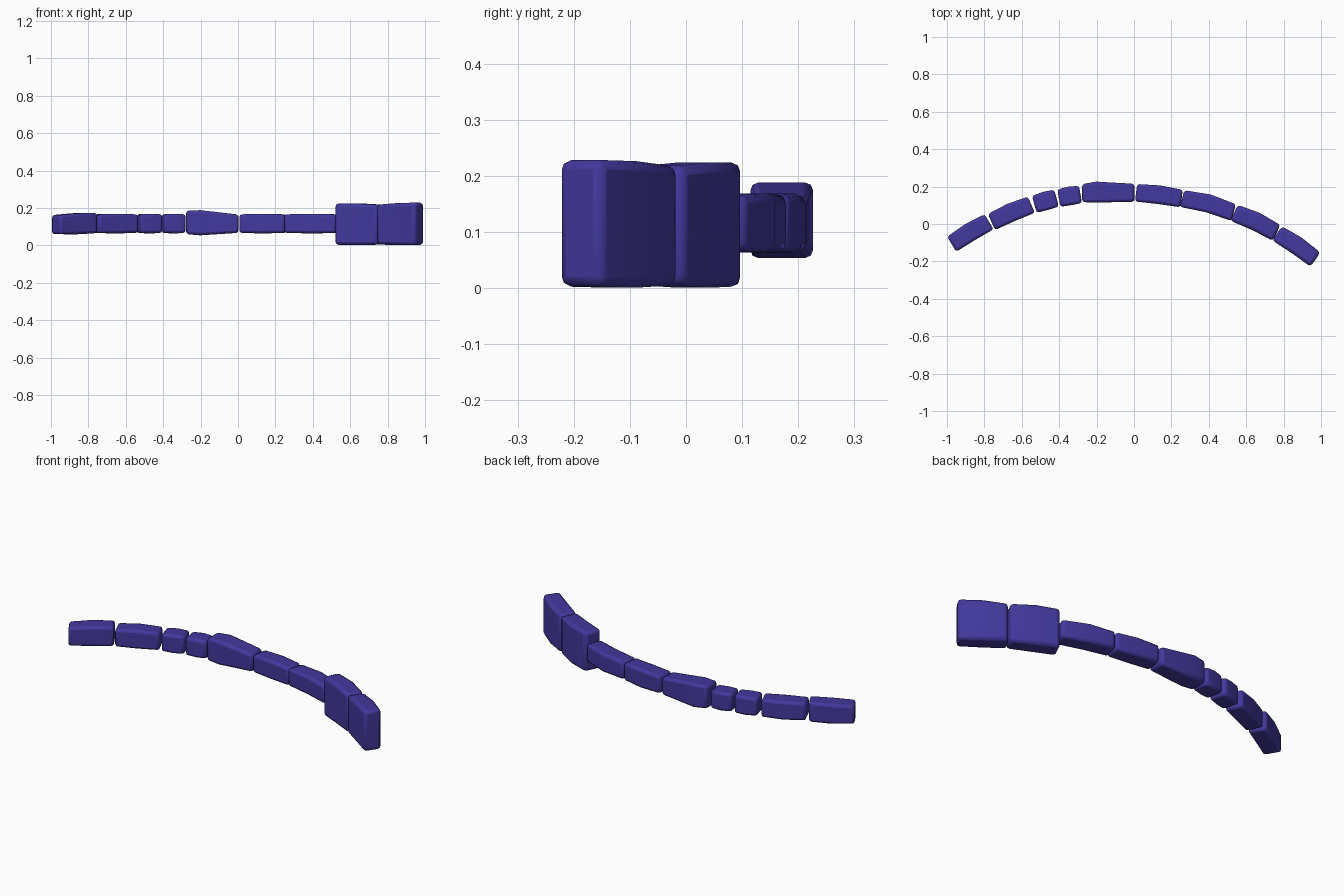
import bpy, bmesh, math
from mathutils import Vector

cube = bpy.data.objects.get("Cube")
if cube:
    bpy.data.objects.remove(cube, do_unlink=True)

# Single indigo finish
indigo = bpy.data.materials.new("indigo")
indigo.use_nodes = True
color = (0.055, 0.040, 0.34, 1)
indigo.diffuse_color = color
indigo.node_tree.nodes["Principled BSDF"].inputs["Base Color"].default_value = color


def block(name, start, end, width, z_start, z_end, bow=0.005, bulge=0.003, peak=0.5, bevel=0.014):
    """Loft a bevelled, slightly bowed block along a line in plan."""
    a, b = Vector(start), Vector(end)
    along = (b - a).normalized()
    side = Vector((-along.y, along.x))
    bm = bmesh.new()
    rings = []
    for t in (0, peak, 1):
        swell = bulge if 0 < t < 1 else 0
        centre = a.lerp(b, t) + side * (bow if swell else 0)
        low = z_start[0] + (z_end[0] - z_start[0]) * t - swell
        high = z_start[1] + (z_end[1] - z_start[1]) * t + swell
        half = width / 2 + swell
        ring = []
        for s, z in ((-1, low), (1, low), (1, high), (-1, high)):
            p = centre + side * s * half
            ring.append(bm.verts.new((p.x, p.y, max(z, 0))))
        rings.append(ring)
    # Long sides and end caps
    for r, q in zip(rings, rings[1:]):
        for i in range(4):
            j = (i + 1) % 4
            bm.faces.new((r[i], r[j], q[j], q[i]))
    bm.faces.new(rings[0])
    bm.faces.new(rings[-1])
    bmesh.ops.recalc_face_normals(bm, faces=bm.faces)
    mesh = bpy.data.meshes.new(name)
    bm.to_mesh(mesh)
    bm.free()
    mesh.materials.append(indigo)
    obj = bpy.data.objects.new(name, mesh)
    bpy.context.collection.objects.link(obj)
    mod = obj.modifiers.new("worn edges", "BEVEL")
    mod.width = bevel
    mod.segments = 2
    mod.limit_method = "ANGLE"
    mod.angle_limit = math.radians(40)
    bpy.ops.object.select_all(action="DESELECT")
    obj.select_set(True)
    bpy.context.view_layer.objects.active = obj
    bpy.ops.object.shade_smooth_by_angle(angle=math.radians(35))


# Low stones, from the right end toward the left
low = (0.067, 0.166)
block("end_stone", (-0.975, -0.108), (-0.775, 0.012), 0.094, (0.06, 0.162), (0.065, 0.175))
block("long_stone", (-0.762, 0.011), (-0.549, 0.103), 0.094, low, low)
block("short_stone_outer", (-0.533, 0.105), (-0.414, 0.138), 0.094, low, low, bow=0.002)
block("short_stone_inner", (-0.402, 0.138), (-0.286, 0.158), 0.094, low, low, bow=0.002)
block("peaked_stone", (-0.277, 0.165), (0.002, 0.167), 0.096, (0.06, 0.186), (0.067, 0.165),
      bow=0.005, bulge=0.008, peak=0.27)
block("middle_stone", (0.011, 0.167), (0.255, 0.136), 0.094, low, low)
block("curved_stone", (0.257, 0.136), (0.533, 0.061), 0.092, low, low, bow=0.012)

# Tall stones at the left end
block("tall_stone", (0.535, 0.06), (0.763, -0.048), 0.094, (0.003, 0.224), (0.005, 0.218),
      bow=0.008, bevel=0.017)
block("tall_end_stone", (0.765, -0.05), (0.970, -0.190), 0.092, (0.005, 0.218), (0.003, 0.229),
      bow=0.006, bevel=0.017)
